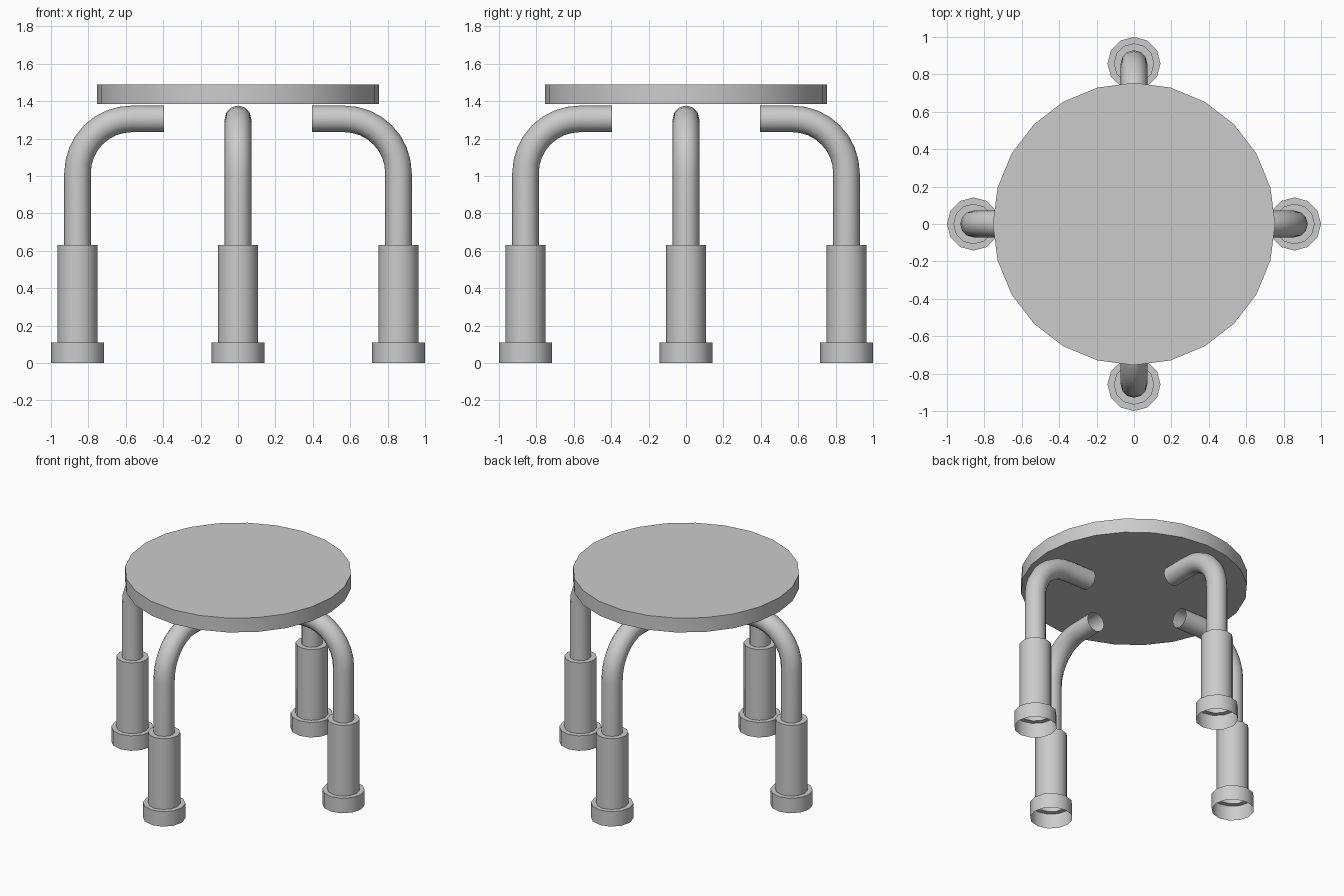
import bpy, bmesh
from math import pi, sin, cos, radians
from mathutils import Matrix, Vector

cube = bpy.data.objects.get("Cube")
if cube:
    bpy.data.objects.remove(cube, do_unlink=True)

grey = bpy.data.materials.new("plain_grey")
grey.use_nodes = True
colour = (0.6, 0.6, 0.6, 1)
grey.diffuse_color = colour
grey.node_tree.nodes["Principled BSDF"].inputs["Base Color"].default_value = colour

SIDES = 12
LEG_X = 0.858
TUBE_R = 0.071
TUBE_Z = 1.305
BEND_R = 0.29
BEND_STEPS = 8


def finish(name, bm):
    mesh = bpy.data.meshes.new(name)
    bm.to_mesh(mesh)
    bm.free()
    mesh.materials.append(grey)
    obj = bpy.data.objects.new(name, mesh)
    bpy.context.collection.objects.link(obj)
    bpy.ops.object.select_all(action="DESELECT")
    obj.select_set(True)
    bpy.context.view_layer.objects.active = obj
    bpy.ops.object.shade_smooth_by_angle(angle=radians(35))
    return obj


def ring(bm, centre, radius, tilt):
    """Circle of verts; tilt 0 faces up, a quarter turn faces the middle."""
    side = Vector((cos(tilt), 0, sin(tilt)))
    across = Vector((0, 1, 0))
    turns = [2 * pi * i / SIDES for i in range(SIDES)]
    return [bm.verts.new(centre + radius * (cos(a) * side + sin(a) * across))
            for a in turns]


def build_leg(name, angle):
    # Foot and sleeve steps, as (height, radius)
    stations = [(Vector((LEG_X, 0, z)), r, 0) for z, r in
                ((0, 0.142), (0.11, 0.142), (0.11, 0.108),
                 (0.63, 0.108), (0.63, TUBE_R))]
    # Bent tube
    for i in range(BEND_STEPS + 1):
        t = pi / 2 * i / BEND_STEPS
        centre = Vector((LEG_X - BEND_R * (1 - cos(t)), 0,
                         TUBE_Z - BEND_R * (1 - sin(t))))
        stations.append((centre, TUBE_R, t))
    # Open end under the seat
    stations.append((Vector((0.395, 0, TUBE_Z)), TUBE_R, pi / 2))

    bm = bmesh.new()
    rings = [ring(bm, *s) for s in stations]
    for low, high in zip(rings, rings[1:]):
        for i in range(SIDES):
            j = (i + 1) % SIDES
            bm.faces.new((low[i], low[j], high[j], high[i]))
    bm.transform(Matrix.Rotation(angle, 4, "Z"))
    finish(name, bm)


# Round seat
bm = bmesh.new()
bmesh.ops.create_cone(bm, cap_ends=True, segments=24, radius1=0.755,
                      radius2=0.755, depth=0.105,
                      matrix=Matrix.Translation((0, 0, 1.437)))
finish("seat", bm)

# Four legs
for k, name in enumerate(("left_leg", "back_leg", "right_leg", "front_leg")):
    build_leg(name, k * pi / 2)
